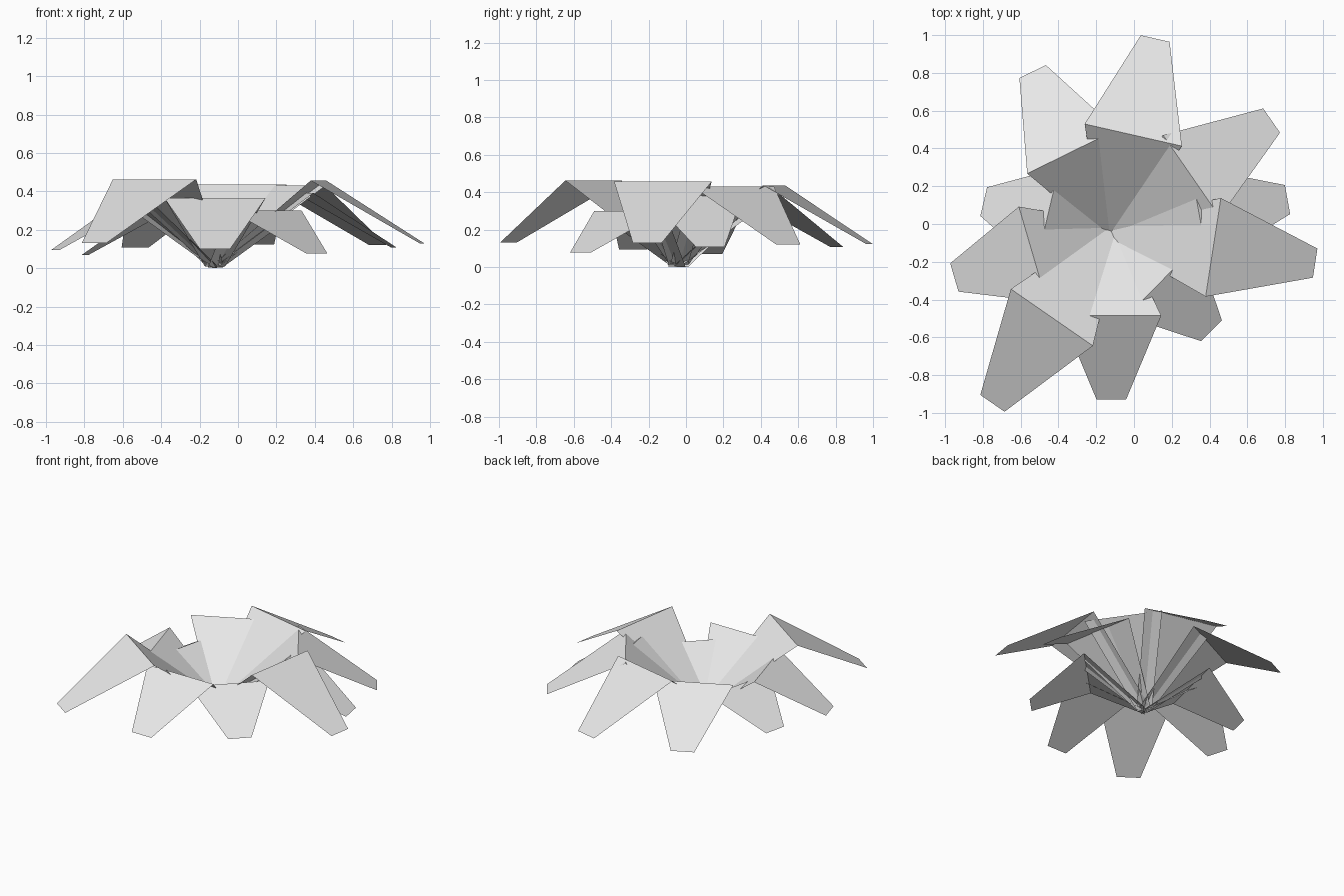
import bpy
import bmesh
from math import radians
from mathutils import Matrix, Vector

cube = bpy.data.objects.get("Cube")
if cube:
    bpy.data.objects.remove(cube, do_unlink=True)

leaf_grey = bpy.data.materials.new("leaf_grey")
leaf_grey.use_nodes = True
GREY = (0.8, 0.8, 0.8, 1)
leaf_grey.diffuse_color = GREY
leaf_grey.node_tree.nodes["Principled BSDF"].inputs["Base Color"].default_value = GREY

CENTRE = Vector((-0.12, -0.04, 0))
BASE_HALF, FOLD_HALF, TIP_HALF = 0.053, 0.264, 0.078


def add_leaf(name, angle, reach):
    """Flat leaf rising from the centre to a wide fold, then drooping to a blunt tip."""
    lift = max(0, 0.1 * (reach - 0.35))
    rows = [(0, BASE_HALF, 0), (reach, FOLD_HALF, 0.8 * reach), (2 * reach, TIP_HALF, 0.2 * reach)]
    bm = bmesh.new()
    pairs = [[bm.verts.new((x, side * half, z + lift)) for side in (-1, 1)] for x, half, z in rows]
    for (a, b), (c, d) in zip(pairs, pairs[1:]):
        bm.faces.new((a, c, d, b))
    bm.transform(Matrix.Translation(CENTRE) @ Matrix.Rotation(radians(angle), 4, "Z"))
    mesh = bpy.data.meshes.new(name)
    bm.to_mesh(mesh)
    bm.free()
    mesh.materials.append(leaf_grey)
    bpy.context.collection.objects.link(bpy.data.objects.new(name, mesh))


# Rosette: heading in degrees and distance of the fold from the centre
LEAVES = {
    "back_leaf": (77.2, 0.524),
    "back_left_leaf": (34.7, 0.516),
    "left_upper_leaf": (-8.8, 0.546),
    "left_lower_leaf": (10.3, 0.474),
    "front_left_leaf": (-44.7, 0.373),
    "front_leaf": (-90, 0.445),
    "front_right_leaf": (235.3, 0.553),
    "right_upper_leaf": (196.3, 0.433),
    "right_lower_leaf": (166.8, 0.347),
    "back_right_leaf": (116.2, 0.472),
}
for leaf_name, (heading, fold_reach) in LEAVES.items():
    add_leaf(leaf_name, heading, fold_reach)
